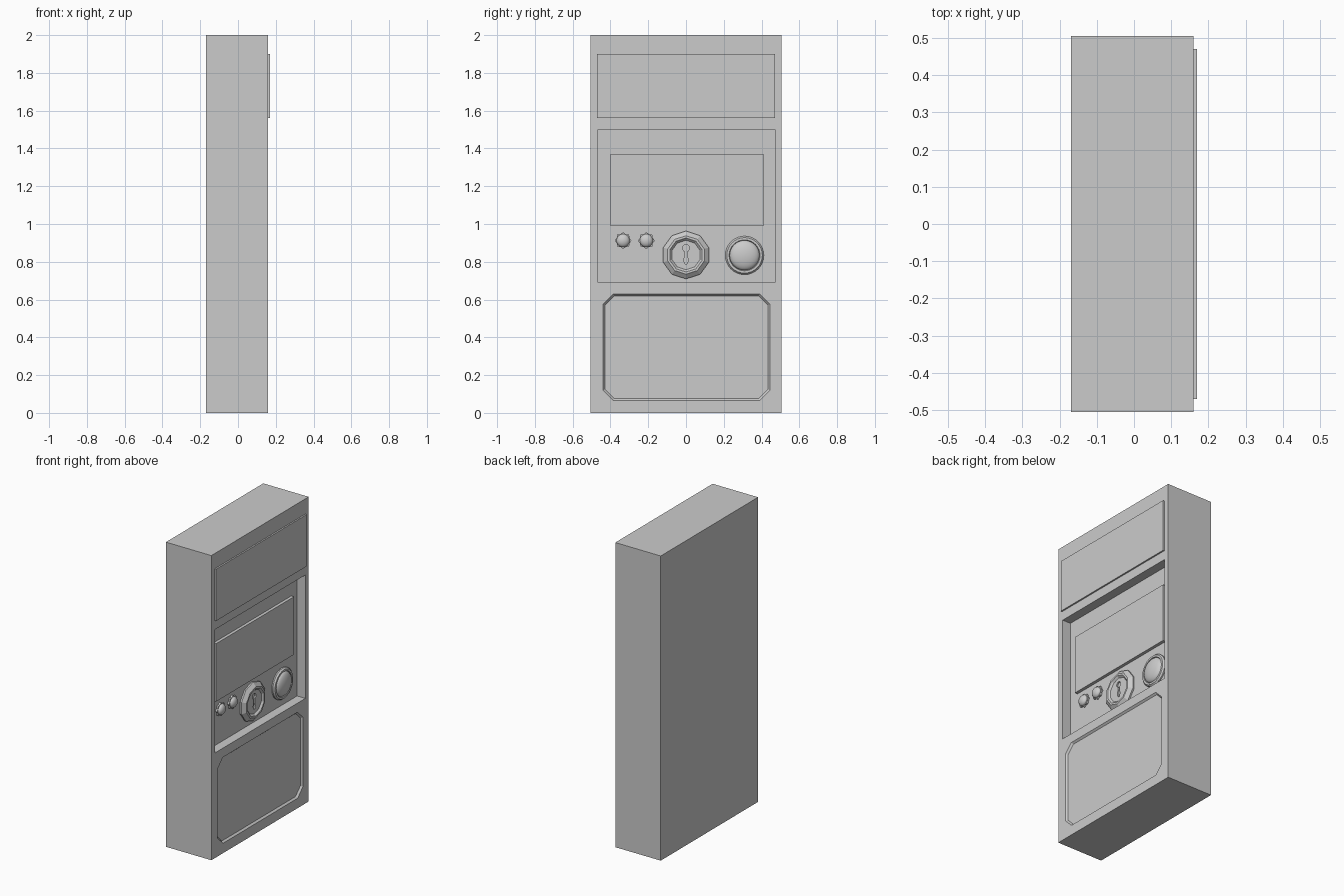
import bpy, bmesh
from math import sin, cos, pi

if "Cube" in bpy.data.objects:
    bpy.data.objects.remove(bpy.data.objects["Cube"])

FRONT = 0.16     # face plane of the cabinet (+x side)
BACK = 0.10      # floor plane of the control recess


def loft(name, rings, smooth=False):
    """Skin a stack of closed (x, y, z) rings and cap both ends."""
    bm = bmesh.new()
    rows = [[bm.verts.new(p) for p in ring] for ring in rings]
    for a, b in zip(rows, rows[1:]):
        for i in range(len(a)):
            j = (i + 1) % len(a)
            bm.faces.new((a[i], a[j], b[j], b[i]))
    bm.faces.new(rows[0][::-1])
    bm.faces.new(rows[-1])
    bmesh.ops.recalc_face_normals(bm, faces=bm.faces)
    mesh = bpy.data.meshes.new(name)
    bm.to_mesh(mesh)
    bm.free()
    ob = bpy.data.objects.new(name, mesh)
    bpy.context.collection.objects.link(ob)
    if smooth:
        bpy.context.view_layer.objects.active = ob
        ob.select_set(True)
        bpy.ops.object.shade_smooth_by_angle(angle=pi / 5)
        ob.select_set(False)
    return ob


def rect(x, y0, y1, z0, z1, c=0.0):
    """Rectangle in the yz plane, with optional corner chamfer c."""
    if not c:
        return [(x, y0, z0), (x, y1, z0), (x, y1, z1), (x, y0, z1)]
    return [(x, y0 + c, z0), (x, y1 - c, z0), (x, y1, z0 + c), (x, y1, z1 - c),
            (x, y1 - c, z1), (x, y0 + c, z1), (x, y0, z1 - c), (x, y0, z0 + c)]


def box(name, x0, x1, *bounds):
    return loft(name, [rect(x0, *bounds), rect(x1, *bounds)])


def lathe(name, y, z, profile, n, smooth=False):
    """Revolve (radius, height) pairs about an x-axis standing on the recess floor."""
    return loft(name, [[(BACK + h, y + r * cos(pi / 2 + 2 * pi * i / n),
                         z + r * sin(pi / 2 + 2 * pi * i / n)) for i in range(n)]
                       for r, h in profile], smooth)


def dome(name, y, z, r, base, height, n):
    prof = [(r, -0.005)] + [(max(r * cos(t * pi / 16), 0.002), base + height * sin(t * pi / 16))
                            for t in range(9)]
    return lathe(name, y, z, prof, n, True)


def cut(target, cutter):
    mod = target.modifiers.new("cut", 'BOOLEAN')
    mod.operation = 'DIFFERENCE'
    mod.solver = 'EXACT'
    mod.object = cutter
    bpy.context.view_layer.objects.active = target
    bpy.ops.object.modifier_apply(modifier=mod.name)
    bpy.data.objects.remove(cutter)


# Cabinet with control recess and chamfered lower panel
body = box("cabinet", -0.17, FRONT, -0.505, 0.505, 0.0, 2.0)
cut(body, box("recess_cutter", BACK, 0.3, -0.465, 0.47, 0.69, 1.5))
cut(body, loft("lower_panel_cutter", [
    rect(FRONT - 0.012, -0.43, 0.435, 0.075, 0.62, 0.05),
    rect(FRONT - 0.0, -0.44, 0.445, 0.065, 0.63, 0.055),
    rect(FRONT + 0.1, -0.44, 0.445, 0.065, 0.63, 0.055)]))

# Raised sign panel and display screen
box("sign_panel", FRONT - 0.01, 0.17, -0.47, 0.47, 1.56, 1.9)
box("screen", BACK - 0.01, BACK + 0.02, -0.40, 0.41, 0.99, 1.37)

# Ten-sided lock dial with a sunken keyhole
DZ = 0.836
dial = lathe("lock_dial", 0.0, DZ, [(0.127, -0.005), (0.127, 0.01), (0.102, 0.03),
                                    (0.09, 0.03), (0.078, 0.018)], 10)
cut(dial, lathe("keyhole_top_cutter", 0.0, DZ + 0.036, [(0.019, 0.008), (0.019, 0.05)], 10))
slot = [(-0.005, 0.022), (-0.011, -0.03), (-0.006, -0.048),
        (0.006, -0.048), (0.011, -0.03), (0.005, 0.022)]
cut(dial, loft("keyhole_slot_cutter",
               [[(BACK + h, y, DZ + z) for y, z in slot] for h in (0.008, 0.05)]))

# Large domed push button in its collar
lathe("button_collar", 0.31, 0.834, [(0.102, -0.005), (0.102, 0.008), (0.094, 0.018),
                                     (0.082, 0.018), (0.078, 0.008)], 32, True)
dome("push_button", 0.31, 0.834, 0.079, 0.01, 0.03, 32)

# Two small knobs with scalloped collars
for k, y in enumerate((-0.333, -0.21)):
    n = 32
    ring = [0.040 + 0.004 * cos(8 * 2 * pi * i / n) for i in range(n)]
    loft(f"knob_collar_{k + 1}", [[(BACK + h, y + r * cos(2 * pi * i / n),
                                    0.912 + r * sin(2 * pi * i / n))
                                   for i, r in enumerate(ring)] for h in (-0.005, 0.012)])
    dome(f"knob_{k + 1}", y, 0.912, 0.035, 0.012, 0.022, 24)
